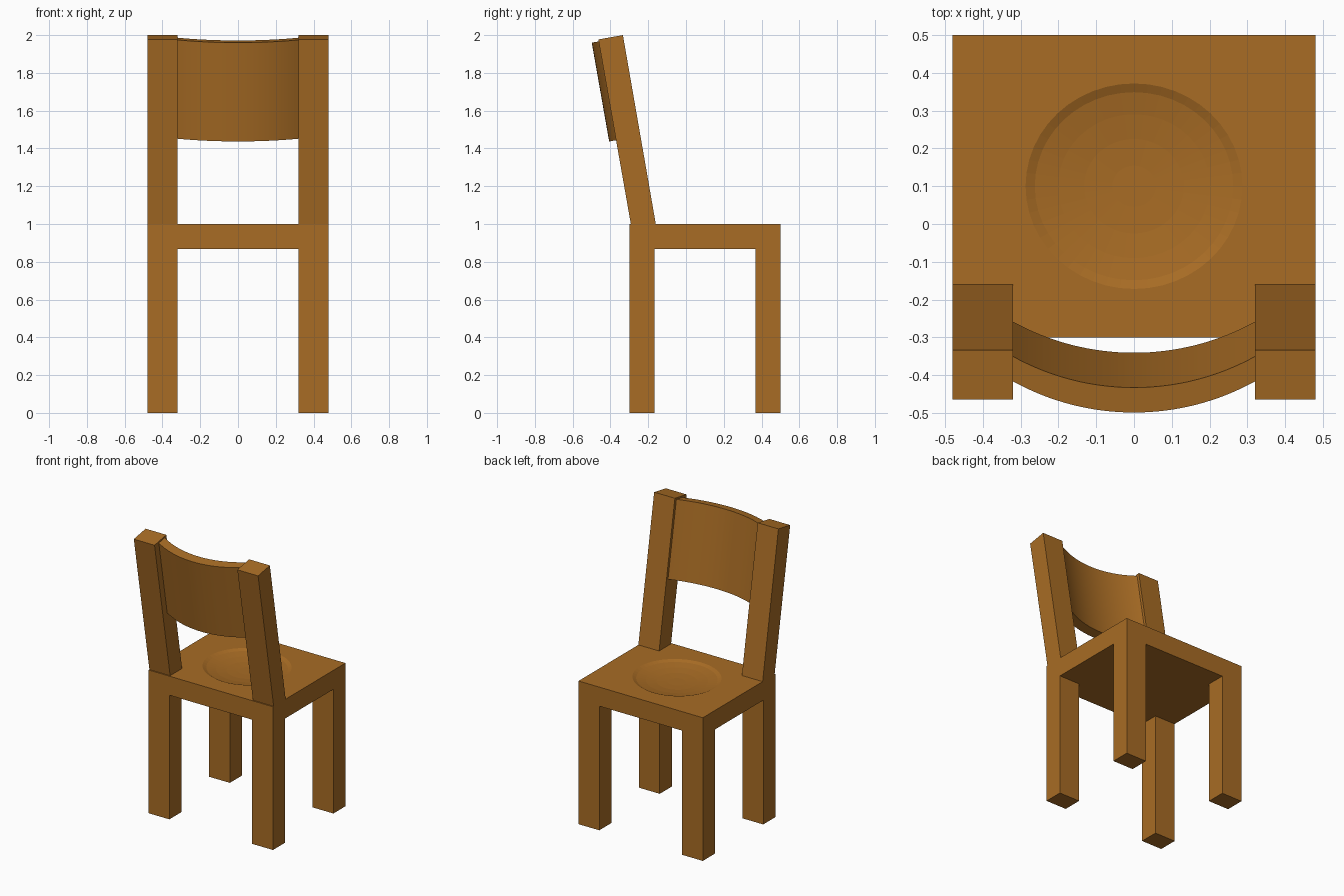
import bpy, bmesh, math
from mathutils import Vector

if "Cube" in bpy.data.objects:
    bpy.data.objects.remove(bpy.data.objects["Cube"])

wood = bpy.data.materials.new("warm brown wood")
wood.diffuse_color = (0.392, 0.150, 0.018, 1)
wood.use_nodes = True
wood.node_tree.nodes["Principled BSDF"].inputs["Base Color"].default_value = wood.diffuse_color


def make(name, bm, smooth=False):
    bmesh.ops.recalc_face_normals(bm, faces=bm.faces)
    me = bpy.data.meshes.new(name)
    bm.to_mesh(me)
    bm.free()
    me.materials.append(wood)
    ob = bpy.data.objects.new(name, me)
    bpy.context.collection.objects.link(ob)
    bpy.context.view_layer.objects.active = ob
    if smooth:
        ob.select_set(True)
        bpy.ops.object.shade_smooth_by_angle(angle=math.radians(30))
        ob.select_set(False)
    return ob


def prism(name, profile, x0, x1):
    """Extrude a (y, z) profile along x."""
    bm = bmesh.new()
    a = [bm.verts.new((x0, y, z)) for y, z in profile]
    b = [bm.verts.new((x1, y, z)) for y, z in profile]
    bm.faces.new(a)
    bm.faces.new(b)
    n = len(a)
    for i in range(n):
        j = (i + 1) % n
        bm.faces.new((a[i], a[j], b[j], b[i]))
    return make(name, bm)


def rect(y0, y1, z0, z1):
    return [(y0, z0), (y1, z0), (y1, z1), (y0, z1)]


# seat slab
seat = prism("seat", rect(-0.30, 0.50, 0.867, 1.0), -0.48, 0.48)

# shallow round hollow in the seat, cut with a lathed solid
bm = bmesh.new()
N = 48
rings = []
for s, z in [(1.0, 1.05), (1.0, 1.0), (0.915, 0.990), (0.70, 0.980), (0.46, 0.973), (0.2, 0.970)]:
    rings.append([bm.verts.new((0.287 * s * math.cos(2 * math.pi * i / N),
                                0.10 + 0.272 * s * math.sin(2 * math.pi * i / N), z))
                  for i in range(N)])
for r, q in zip(rings, rings[1:]):
    for i in range(N):
        j = (i + 1) % N
        bm.faces.new((r[i], r[j], q[j], q[i]))
bm.faces.new(rings[0])
bm.faces.new(rings[-1])
cutter = make("seat_hollow_cutter", bm)
cutter.hide_render = True
mod = seat.modifiers.new("hollow", 'BOOLEAN')
mod.operation = 'DIFFERENCE'
mod.solver = 'EXACT'
mod.object = cutter
bpy.context.view_layer.objects.active = seat
bpy.ops.object.modifier_apply(modifier=mod.name)
bpy.data.objects.remove(cutter)

# legs and leaning back posts on both sides
post = [(-0.292, 1.0), (-0.160, 1.0), (-0.334, 2.0), (-0.464, 1.977)]
for side, s in (("left", -1), ("right", 1)):
    x0, x1 = sorted((s * 0.32, s * 0.48))
    prism(side + "_backrest_leg", rect(-0.30, -0.167, 0, 0.867), x0, x1)
    prism(side + "_open_end_leg", rect(0.367, 0.50, 0, 0.867), x0, x1)
    prism(side + "_back_post", post, x0, x1)

# curved backrest panel, tilted like the posts
tilt = math.radians(10)
up = Vector((0, -math.sin(tilt), math.cos(tilt)))
inward = Vector((0, math.cos(tilt), math.sin(tilt)))
top = Vector((0, -0.499, 1.96))
R, half, thick, height, S = 0.655, 0.32, 0.067, 0.531, 32
bm = bmesh.new()
sections = []
amax = math.asin(half / R)
for i in range(S + 1):
    a = -amax + 2 * amax * i / S
    base = top + Vector((R * math.sin(a), 0, 0)) + inward * (R * (1 - math.cos(a)))
    sections.append([bm.verts.new(base + inward * d - up * h)
                     for d, h in ((0, 0), (thick, 0), (thick, height), (0, height))])
for p, q in zip(sections, sections[1:]):
    for i in range(4):
        j = (i + 1) % 4
        bm.faces.new((p[i], p[j], q[j], q[i]))
bm.faces.new(sections[0])
bm.faces.new(sections[-1])
make("backrest_panel", bm, smooth=True)
